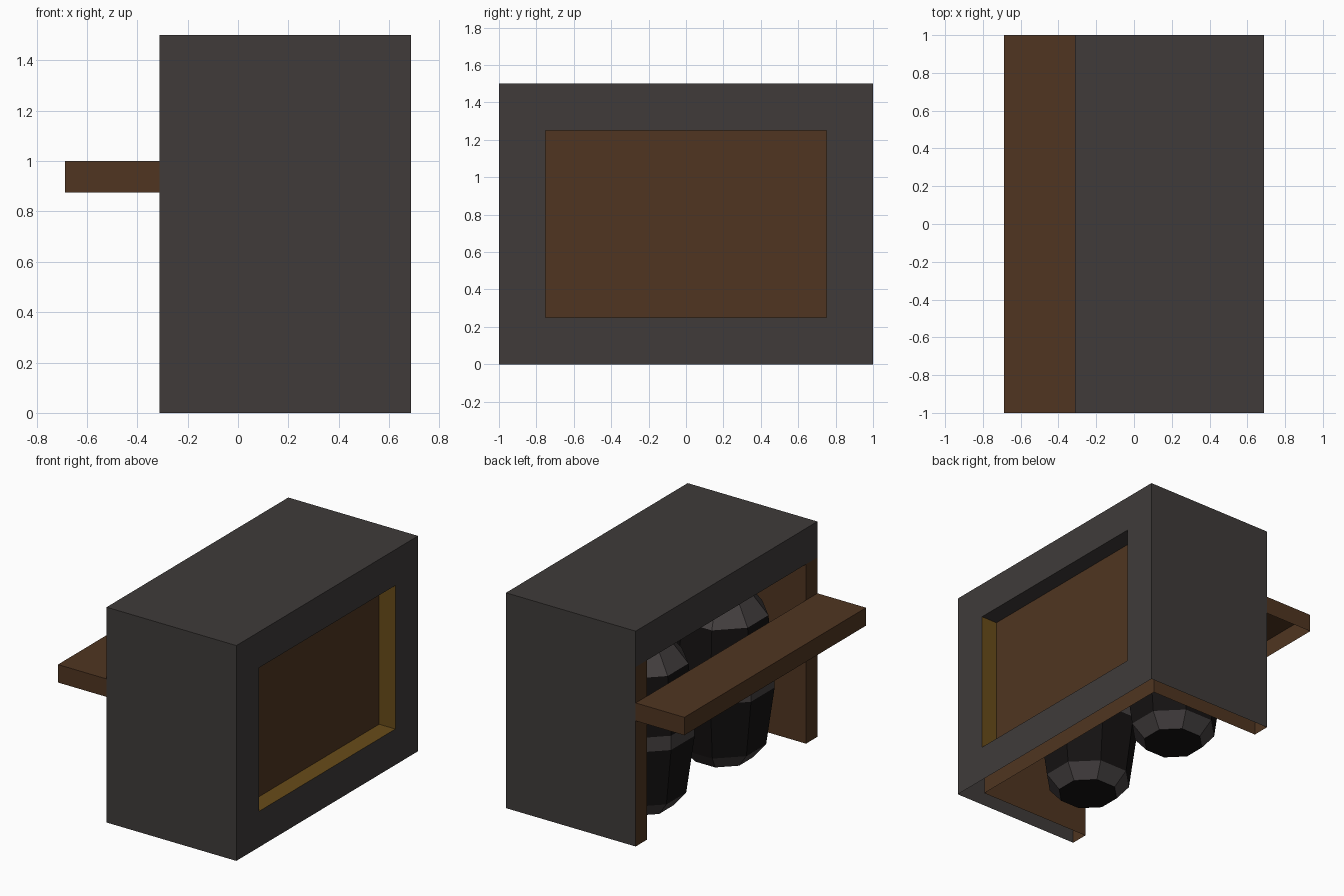
import bpy, bmesh, math

if "Cube" in bpy.data.objects:
    bpy.data.objects.remove(bpy.data.objects["Cube"])


def mat(name, rgb):
    m = bpy.data.materials.new(name)
    m.diffuse_color = (*rgb, 1)
    m.use_nodes = True
    m.node_tree.nodes["Principled BSDF"].inputs["Base Color"].default_value = m.diffuse_color
    return m


STONE = mat("dark_stone", (0.050, 0.044, 0.042))
WOOD = mat("brown_wood", (0.080, 0.036, 0.015))
GOLD = mat("golden_trim", (0.140, 0.072, 0.010))
BLACK = mat("black_staves", (0.007, 0.006, 0.006))
HOOP = mat("grey_hoops", (0.060, 0.052, 0.053))


def panels(name, material, rects):
    """Thin axis-aligned panels: (axis, position, range, range, facing sign)."""
    bm = bmesh.new()
    for axis, pos, a, b, sign in rects:
        pts = []
        for u, v in ((a[0], b[0]), (a[1], b[0]), (a[1], b[1]), (a[0], b[1])):
            p = [u, v]
            p.insert(axis, pos)
            pts.append(bm.verts.new(p))
        f = bm.faces.new(pts)
        f.normal_update()
        if f.normal[axis] * sign < 0:
            f.normal_flip()
    bmesh.ops.remove_doubles(bm, verts=bm.verts, dist=1e-5)
    me = bpy.data.meshes.new(name)
    bm.to_mesh(me)
    bm.free()
    me.materials.append(material)
    ob = bpy.data.objects.new(name, me)
    bpy.context.collection.objects.link(ob)


X, Y, Z = 0, 1, 2
L, R = -0.3125, 0.6875      # body left and right
T = 0.125                   # wall thickness
IN = R - T                  # inner wall position
W = 1 - T                   # inner half width

# outer shell, open underneath, with a window frame on the right
panels("outer_shell", STONE, [
    (Z, 1.5, (L, R), (-1, 1), 1),
    (Y, -1, (L, R), (0, 1.5), -1),
    (Y, 1, (L, R), (0, 1.5), 1),
    (X, L, (-1, 1), (1.25, 1.5), -1),
    (X, R, (-1, 1), (1.25, 1.5), 1),
    (X, R, (-1, 1), (0, 0.25), 1),
    (X, R, (-1, -0.75), (0.25, 1.25), 1),
    (X, R, (0.75, 1), (0.25, 1.25), 1),
])
panels("recess_top", STONE, [(Z, 1.25, (IN, R), (-0.75, 0.75), -1)])

# golden sides of the recess
panels("recess_trim", GOLD, [
    (Z, 0.25, (IN, R), (-0.75, 0.75), 1),
    (Y, -0.75, (IN, R), (0.25, 1.25), 1),
    (Y, 0.75, (IN, R), (0.25, 1.25), -1),
])
panels("recess_back", WOOD, [(X, IN, (-0.75, 0.75), (0.25, 1.25), 1)])

# wooden lining and the ends of the side walls
panels("inner_lining", WOOD, [
    (X, IN, (-W, W), (0, 0.25), -1),
    (X, IN, (-W, -0.75), (0.25, 1.25), -1),
    (X, IN, (0.75, W), (0.25, 1.25), -1),
    (Y, -W, (L, IN), (0, 1.25), 1),
    (Y, W, (L, IN), (0, 1.25), -1),
    (Z, 1.25, (L, IN), (-W, W), -1),
    (X, L, (-1, -W), (0, 1.25), -1),
    (X, L, (W, 1), (0, 1.25), -1),
])

# counter shelf, open underneath
panels("counter_shelf", WOOD, [
    (Z, 1.0, (-R, L), (-1, 1), 1),
    (X, -R, (-1, 1), (0.875, 1), -1),
    (Y, -1, (-R, L), (0.875, 1), -1),
    (Y, 1, (-R, L), (0.875, 1), 1),
])

# two eight-sided barrels with grey hoops: (radius, height) rings
PROFILE = [(0.20, 0.0), (0.285, 0.10), (0.34, 0.50), (0.34, 0.60),
           (0.30, 1.00), (0.20, 1.13)]
SIDES = 8


def barrel(name, x, y):
    bm = bmesh.new()
    rings = []
    for r, z in PROFILE:
        angles = [2 * math.pi * (i + 0.5) / SIDES for i in range(SIDES)]
        rings.append([bm.verts.new((x + r * math.cos(a), y + r * math.sin(a), z))
                      for a in angles])
    for k, (lo, hi) in enumerate(zip(rings, rings[1:])):
        for i in range(SIDES):
            j = (i + 1) % SIDES
            f = bm.faces.new((lo[i], lo[j], hi[j], hi[i]))
            f.material_index = k % 2          # hoops and staves alternate
    for cap in (rings[0][::-1], rings[-1]):
        bm.faces.new(cap).material_index = 1
    me = bpy.data.meshes.new(name)
    bm.to_mesh(me)
    bm.free()
    me.materials.append(HOOP)
    me.materials.append(BLACK)
    bpy.context.collection.objects.link(bpy.data.objects.new(name, me))


for side, y in (("front", -0.44), ("back", 0.44)):
    barrel(side + "_barrel", 0.03, y)
